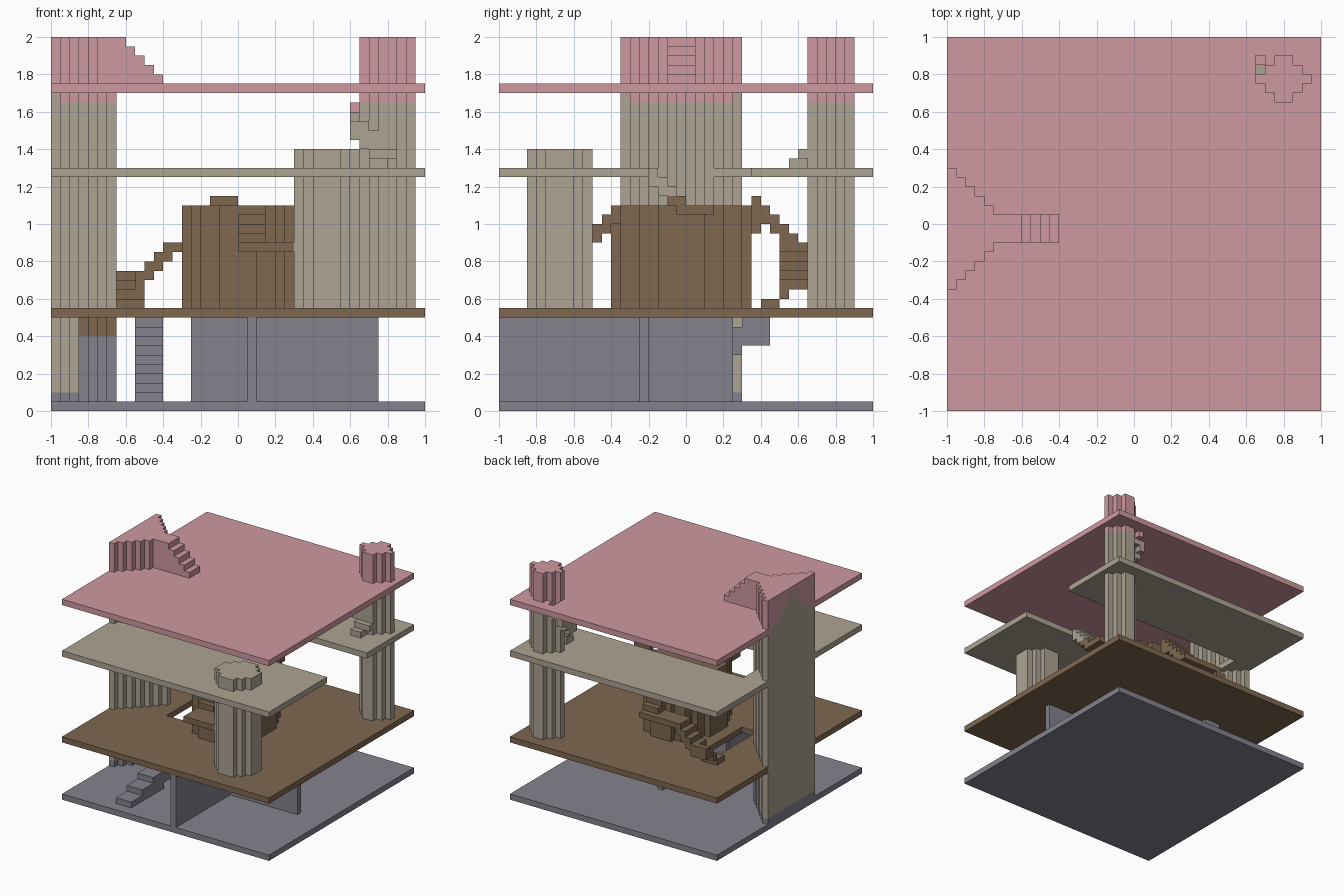
import bpy, bmesh

if "Cube" in bpy.data.objects:
    bpy.data.objects.remove(bpy.data.objects["Cube"])

U = 0.05  # block size


def lin(c):
    return tuple((v / 255 / 12.92) if v < 10 else ((v / 255 + 0.055) / 1.055) ** 2.4 for v in c) + (1.0,)


MATS = []
for mat_name, rgb in (("slate_grey", (132, 130, 141)), ("brown", (126, 104, 80)),
                      ("stone_tan", (172, 163, 147)), ("dusty_pink", (206, 153, 161))):
    m = bpy.data.materials.new(mat_name)
    m.diffuse_color = lin(rgb)
    m.use_nodes = True
    m.node_tree.nodes["Principled BSDF"].inputs["Base Color"].default_value = m.diffuse_color
    MATS.append(m)
GREY, BROWN, TAN, PINK = range(4)

parts = {}      # part name -> (cells, colour rule)
owner = {}      # cell -> part that fills it


def box(x0, x1, y0, y1, z0, z1):
    """All blocks inside a box given in units."""
    r = lambda a, b: range(round(a / U), round(b / U))
    return {(i, j, k) for i in r(x0, x1) for j in r(y0, y1) for k in r(z0, z1)}


def column(cx, cy, rx, ry, z0, z1):
    """Blocky elliptical column."""
    return {c for c in box(cx - rx, cx + rx, cy - ry, cy + ry, z0, z1)
            if (((c[0] + .5) * U - cx) / rx) ** 2 + (((c[1] + .5) * U - cy) / ry) ** 2 <= 1}


def add(name, cells, rule):
    cells = {c for c in cells if c not in owner}
    for c in cells:
        owner[c] = name
    parts[name] = (cells, rule if callable(rule) else (lambda x, y, z, col=rule: col))


def wedge_colour(x, y, z):
    if z < .1:
        return GREY
    if z < .5:
        return TAN if x < -.85 else (BROWN if z > .42 else GREY)
    limit = 1.93 - .8 * abs(y + .02) if x < -.95 else 1.65
    return TAN if z < limit else PINK


# wedge tower against the left edge
wedge = set()
for n in range(7):
    wedge |= box(-1 + n * U, -.95 + n * U, -.35 + n * U, .30 - n * U, .05, 1.75 if n > 4 else 2.0)
add("wedge_tower", wedge, wedge_colour)

# stair leading up to the top of the wedge
roof_stair = box(-.75, -.6, -.1, .05, 1.75, 2.0)
for n in range(4):
    roof_stair |= box(-.6 + n * U, -.55 + n * U, -.1, .05, 1.75, 1.95 - n * U)
add("roof_stair", roof_stair, PINK)

# back right column
back_col = set()
for n, w in enumerate((1, 2, 3, 2, 1)):
    back_col |= box(.8 - w * U, .8 + w * U, .65 + n * U, .70 + n * U, .55, 2.0)
add("back_column", back_col, lambda x, y, z: PINK if z > 1.64 else TAN)

# front column and central drum
add("front_column", column(.475, -.675, .175, .175, .55, 1.4), TAN)
add("central_drum", column(0, -.025, .3, .375, .55, 1.1), BROWN)

# floors with their stair openings
full = (-1, 1, -1, 1)
add("ground_floor", box(*full, 0, .05), GREY)
add("first_floor", box(*full, .5, .55) - box(-.55, -.4, -.2, .45, .5, .55), BROWN)
add("second_floor", box(*full, 1.25, 1.3) - box(-.8, 1, -.2, .35, 1.25, 1.3), TAN)
add("top_floor", box(*full, 1.7, 1.75) - box(.65, .7, .8, .9, 1.7, 1.75), PINK)

# crossing ground walls
add("ground_wall_long", box(.05, .1, -1, .25, .05, .5), GREY)
add("ground_wall_cross", box(-.25, .75, -.25, -.2, .05, .5), GREY)

# ground stair with long treads
ground_stair = set()
for n in range(9):
    y, top = -.9 + n * .15, .1 + n * U
    ground_stair |= box(-.55, -.4, y, y + .15, max(.05, top - .15), top)
add("ground_stair", ground_stair, GREY)

# drum stair: three flights turning around the back of the drum
drum_stair = box(-.65, -.5, .4, .5, .55, .6)
for n in range(3):
    drum_stair |= box(-.65, -.5, .45 + n * U, .5 + n * U, .55 + n * U, .6 + n * U)
    drum_stair |= box(-.55 + n * U, -.5 + n * U, .5, .65, .65 + n * U, .75 + n * U)
drum_stair |= box(-.65, -.5, .6, .65, .65, .75)
drum_stair |= box(-.65, -.5, .5, .55, .6, .65)
drum_stair |= box(-.4, 0, .5, .65, .85, .9) | box(-.4, -.35, .5, .65, .8, .9)
for n in range(5):
    drum_stair |= box(-.15, 0, .55 - n * U, .6 - n * U, .85 + n * U, .95 + n * U)
drum_stair |= box(-.15, 0, .25, .4, .95, 1.05)
add("drum_stair", drum_stair, BROWN)

# bridge from the front column and steps to the drum
bridge = box(0, .4, -.75, -.55, .85, .9)
for n in range(4):
    bridge |= box(0, .15, -.55 + n * U, -.5 + n * U, .85 + n * U, .95 + n * U)
add("front_bridge", bridge, BROWN)

# steps from the drum to the second floor
upper = box(.25, .5, 0, .15, 1.05, 1.1)
for n in range(4):
    upper |= box(.35, .5, -.05 - n * U, -n * U, 1.05 + n * U, 1.15 + n * U)
add("upper_stair", upper, lambda x, y, z: BROWN if z < 1.15 else TAN)

# winding steps around the back column
winding = set()
for x0, x1, y0, y1, z in ((.7, .8, .55, .65, 1.3), (.7, .85, .6, .65, 1.35),
                          (.65, .75, .65, .7, 1.4), (.6, .75, .65, .75, 1.45),
                          (.6, .7, .65, .8, 1.5), (.6, .65, .7, .85, 1.55),
                          (.6, .7, .8, .85, 1.6), (.65, .7, .85, .9, 1.65)):
    winding |= box(x0, x1, y0, y1, z, z + U)
add("winding_stair", winding,
    lambda x, y, z: PINK if z > 1.65 or (z > 1.6 and x < .65) else TAN)

# turn every part into a mesh of its exposed block faces
SIDES = {
    (1, 0, 0): ((1, 0, 0), (1, 1, 0), (1, 1, 1), (1, 0, 1)),
    (-1, 0, 0): ((0, 0, 0), (0, 0, 1), (0, 1, 1), (0, 1, 0)),
    (0, 1, 0): ((0, 1, 0), (0, 1, 1), (1, 1, 1), (1, 1, 0)),
    (0, -1, 0): ((0, 0, 0), (1, 0, 0), (1, 0, 1), (0, 0, 1)),
    (0, 0, 1): ((0, 0, 1), (1, 0, 1), (1, 1, 1), (0, 1, 1)),
    (0, 0, -1): ((0, 0, 0), (0, 1, 0), (1, 1, 0), (1, 0, 0)),
}
for name, (cells, rule) in parts.items():
    bm = bmesh.new()
    verts = {}
    for (i, j, k) in sorted(cells):
        col = rule((i + .5) * U, (j + .5) * U, (k + .5) * U)
        for (dx, dy, dz), corners in SIDES.items():
            if (i + dx, j + dy, k + dz) in owner:
                continue
            ring = []
            for a, b, c in corners:
                p = (i + a, j + b, k + c)
                if p not in verts:
                    verts[p] = bm.verts.new([v * U for v in p])
                ring.append(verts[p])
            bm.faces.new(ring).material_index = col
    me = bpy.data.meshes.new(name)
    for m in MATS:
        me.materials.append(m)
    bm.to_mesh(me)
    bm.free()
    bpy.context.collection.objects.link(bpy.data.objects.new(name, me))
